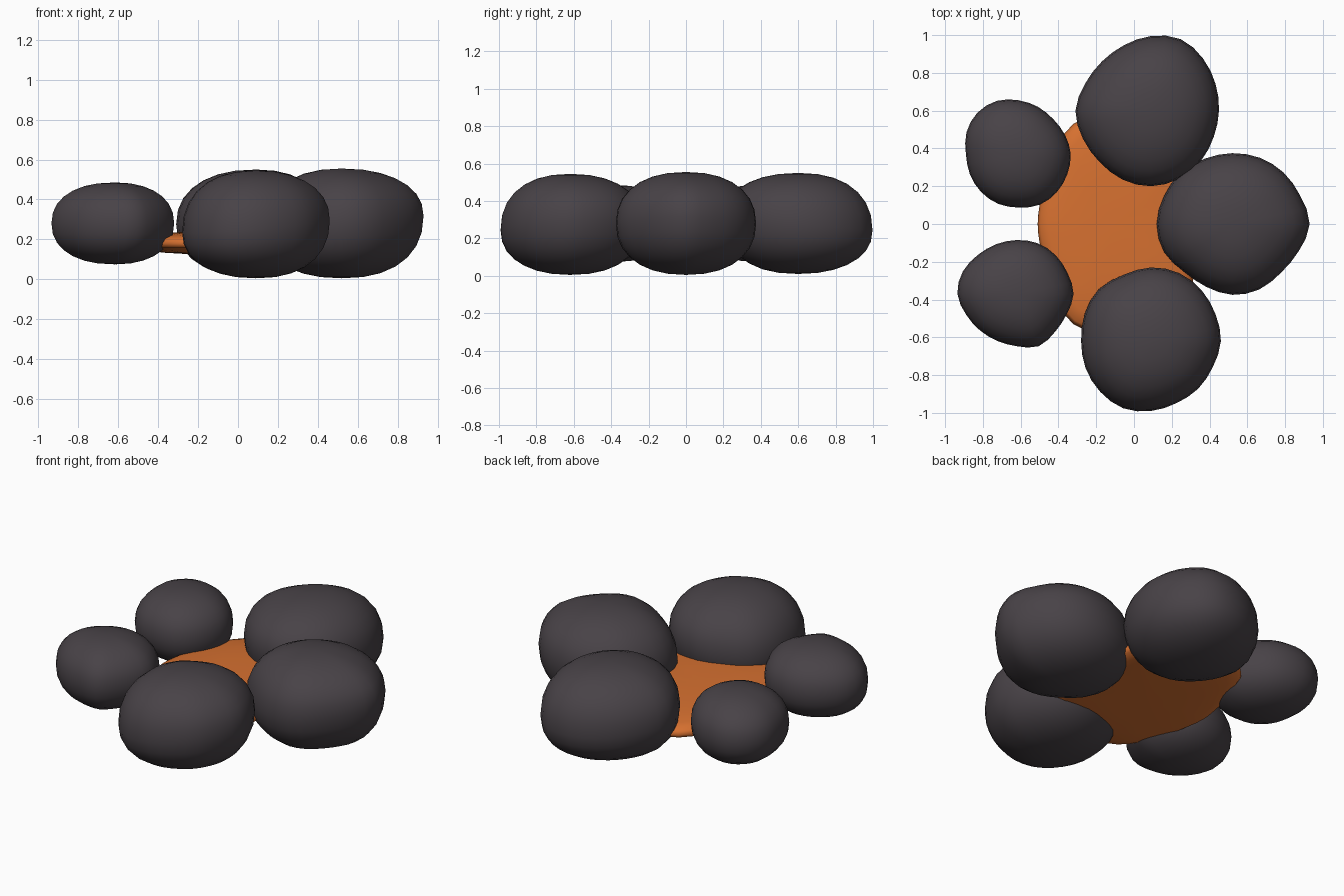
import bpy, bmesh, math

if "Cube" in bpy.data.objects:
    bpy.data.objects.remove(bpy.data.objects["Cube"])


def material(name, rgb):
    m = bpy.data.materials.new(name)
    m.diffuse_color = (*rgb, 1)
    m.use_nodes = True
    m.node_tree.nodes["Principled BSDF"].inputs["Base Color"].default_value = m.diffuse_color
    return m


STONE = material("charcoal stone", (0.065, 0.055, 0.063))
EMBER = material("ember orange", (0.68, 0.165, 0.03))


def spline(r, u):
    """Periodic Catmull-Rom through the radii."""
    n, i = len(r), int(math.floor(u))
    t = u - i
    a, b, c, d = (r[(i + k) % n] for k in (-1, 0, 1, 2))
    return 0.5 * (2*b + (c - a)*t + (2*a - 5*b + 4*c - d)*t*t
                  + (3*b - a - 3*c + d)*t**3)


def pebble(name, centre, z0, zmid, z1, radii, mat, tilt=(0, 0), power=2.25,
           segs=32, rings=14):
    """Rounded lump: outline radii at equal angles, superellipse side profile."""
    bm = bmesh.new()
    cx, cy = centre
    rows = []
    for j in range(1, rings):
        lat = math.pi * (j / rings - 0.5)
        c = math.cos(lat) ** (2 / power)
        s = math.copysign(abs(math.sin(lat)) ** (2 / power), lat)
        h = (z1 - zmid) if s > 0 else (zmid - z0)
        row = []
        for i in range(segs):
            a = 2 * math.pi * i / segs
            r = spline(radii, i * len(radii) / segs) * c
            x, y = r * math.cos(a), r * math.sin(a)
            lean = (tilt[0] * x + tilt[1] * y) * (1 - abs(s))
            row.append(bm.verts.new((cx + x, cy + y, zmid + s * h + lean)))
        rows.append(row)
    bottom = bm.verts.new((cx, cy, z0))
    top = bm.verts.new((cx, cy, z1))
    for i in range(segs):
        k = (i + 1) % segs
        bm.faces.new((bottom, rows[0][k], rows[0][i]))
        bm.faces.new((top, rows[-1][i], rows[-1][k]))
        for lo, hi in zip(rows, rows[1:]):
            bm.faces.new((lo[i], lo[k], hi[k], hi[i]))
    for f in bm.faces:
        f.smooth = True
    me = bpy.data.meshes.new(name)
    bm.to_mesh(me)
    bm.free()
    me.materials.append(mat)
    ob = bpy.data.objects.new(name, me)
    bpy.context.collection.objects.link(ob)
    return ob


# Three large stones
pebble("back_stone", (0.09, 0.60), 0.01, 0.275, 0.55,
       [.36, .37, .39, .41, .395, .375, .368, .377,
        .40, .39, .385, .395, .40, .39, .375, .36], STONE, (0, -0.08))
pebble("right_stone", (0.52, 0.0), 0.005, 0.28, 0.555,
       [.41, .39, .385, .38, .375, .375, .385, .39,
        .40, .39, .36, .36, .375, .375, .365, .38], STONE, (0.09, 0))
pebble("front_stone", (0.09, -0.62), 0.005, 0.265, 0.545,
       [.37, .37, .38, .39, .39, .38, .39, .38,
        .37, .375, .38, .385, .37, .355, .355, .355], STONE, (0.08, 0.04))

# Two smaller stones on the left
pebble("back_left_stone", (-0.61, 0.37), 0.075, 0.28, 0.485,
       [.275, .265, .26, .27, .285, .305, .31, .30,
        .28, .28, .283, .285, .283, .29, .285, .278], STONE)
pebble("front_left_stone", (-0.62, -0.37), 0.075, 0.28, 0.485,
       [.30, .29, .29, .29, .285, .285, .292, .31,
        .315, .29, .275, .27, .277, .30, .285, .285], STONE)

# Thin glowing bed between the stones
half = [.45, .45, .55, .58, .58, .575, .475, .42, .41]
pebble("ember_bed", (-0.1, 0.0), 0.125, 0.18, 0.24,
       half + half[-2:0:-1], EMBER, power=2.6, segs=48, rings=10)
